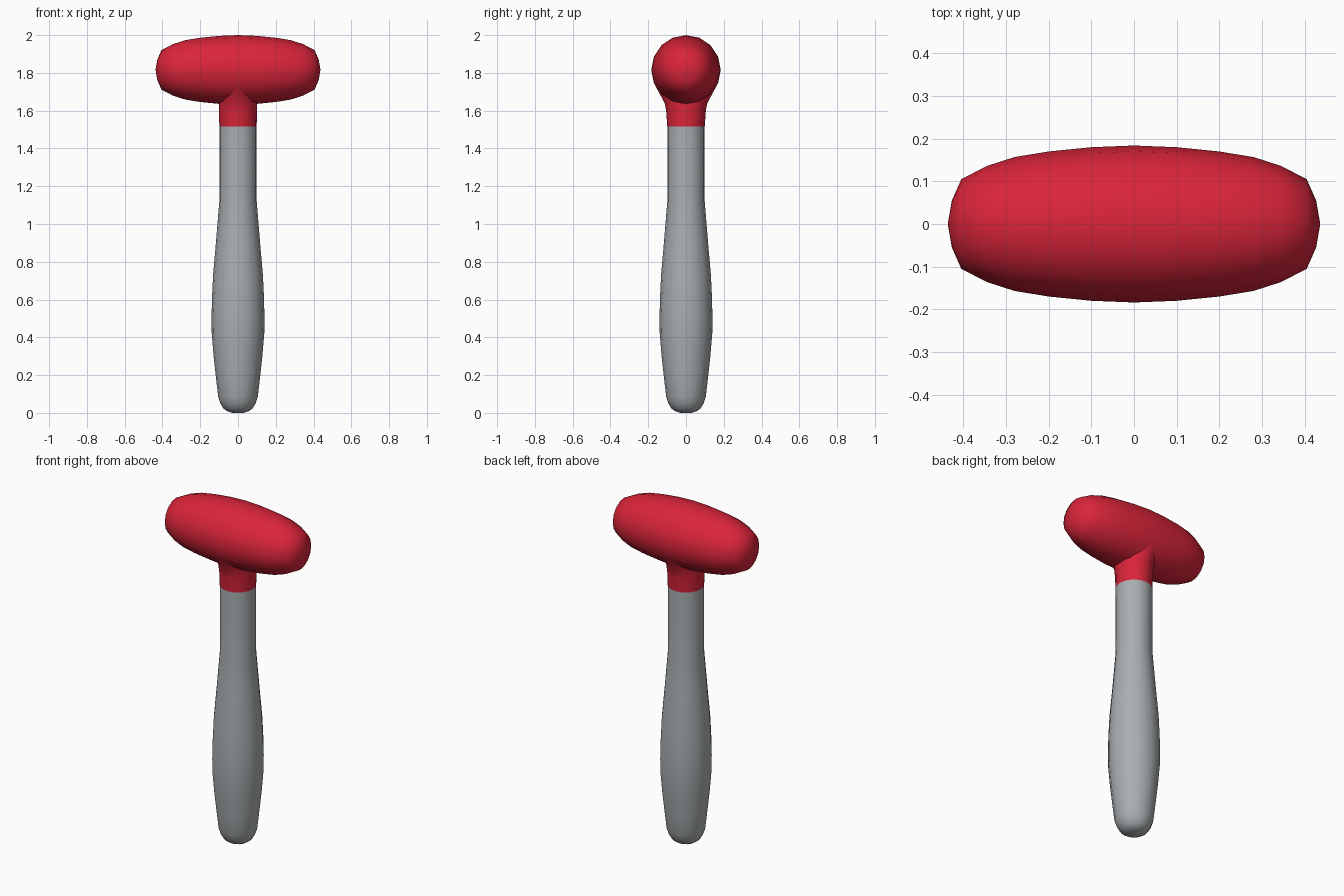
import bpy, bmesh, math
from mathutils import Vector

if "Cube" in bpy.data.objects:
    bpy.data.objects.remove(bpy.data.objects["Cube"])

def material(name, rgb):
    m = bpy.data.materials.new(name)
    m.diffuse_color = (*rgb, 1)
    m.use_nodes = True
    m.node_tree.nodes["Principled BSDF"].inputs["Base Color"].default_value = m.diffuse_color
    return m

red = material("red", (0.70, 0.018, 0.042))
grey = material("grey", (0.40, 0.425, 0.44))
N = 16

def loft(name, rings, mat, place, caps=True):
    """rings: (position along axis, radius a, radius b); place maps (a, b, t) to a point."""
    bm = bmesh.new()
    loops = []
    for t, ra, rb in rings:
        loops.append([bm.verts.new(place(ra * math.cos(2 * math.pi * i / N),
                                         rb * math.sin(2 * math.pi * i / N), t))
                      for i in range(N)])
    for lo, hi in zip(loops, loops[1:]):
        for i in range(N):
            j = (i + 1) % N
            bm.faces.new((lo[i], lo[j], hi[j], hi[i]))
    if caps:
        bm.faces.new(loops[0][::-1])
        bm.faces.new(loops[-1])
    bmesh.ops.recalc_face_normals(bm, faces=bm.faces)
    me = bpy.data.meshes.new(name)
    bm.to_mesh(me)
    bm.free()
    me.materials.append(mat)
    ob = bpy.data.objects.new(name, me)
    bpy.context.collection.objects.link(ob)
    bpy.ops.object.select_all(action='DESELECT')
    ob.select_set(True)
    bpy.context.view_layer.objects.active = ob
    bpy.ops.object.shade_smooth_by_angle(angle=math.radians(60))
    return ob

upright = lambda a, b, t: Vector((a, b, t))
sideways = lambda a, b, t: Vector((t, a, 1.816 + b))

# swelling grip and straight shaft
handle = [(0.0, 0.03), (0.008, 0.055), (0.022, 0.076), (0.05, 0.093), (0.085, 0.105),
          (0.2, 0.118), (0.3, 0.129), (0.42, 0.139), (0.5, 0.14), (0.6, 0.138),
          (0.73, 0.132), (0.9, 0.117), (1.12, 0.099), (1.515, 0.099)]
loft("handle", [(z, r, r) for z, r in handle], grey, upright)

# red neck flaring sideways into the head
neck = [(1.515, 0.099, 0.099), (1.6, 0.1, 0.105), (1.64, 0.101, 0.113),
        (1.685, 0.1, 0.137), (1.735, 0.098, 0.164)]
loft("neck", neck, red, upright)

# barrel head with domed ends
half = [(0.0, 0.184), (0.1, 0.180), (0.2, 0.170), (0.28, 0.157), (0.345, 0.136),
        (0.405, 0.105), (0.427, 0.055), (0.436, 0.004)]
profile = [(-x, r) for x, r in half[:0:-1]] + half
loft("head", [(x, r, r) for x, r in profile], red, sideways)
